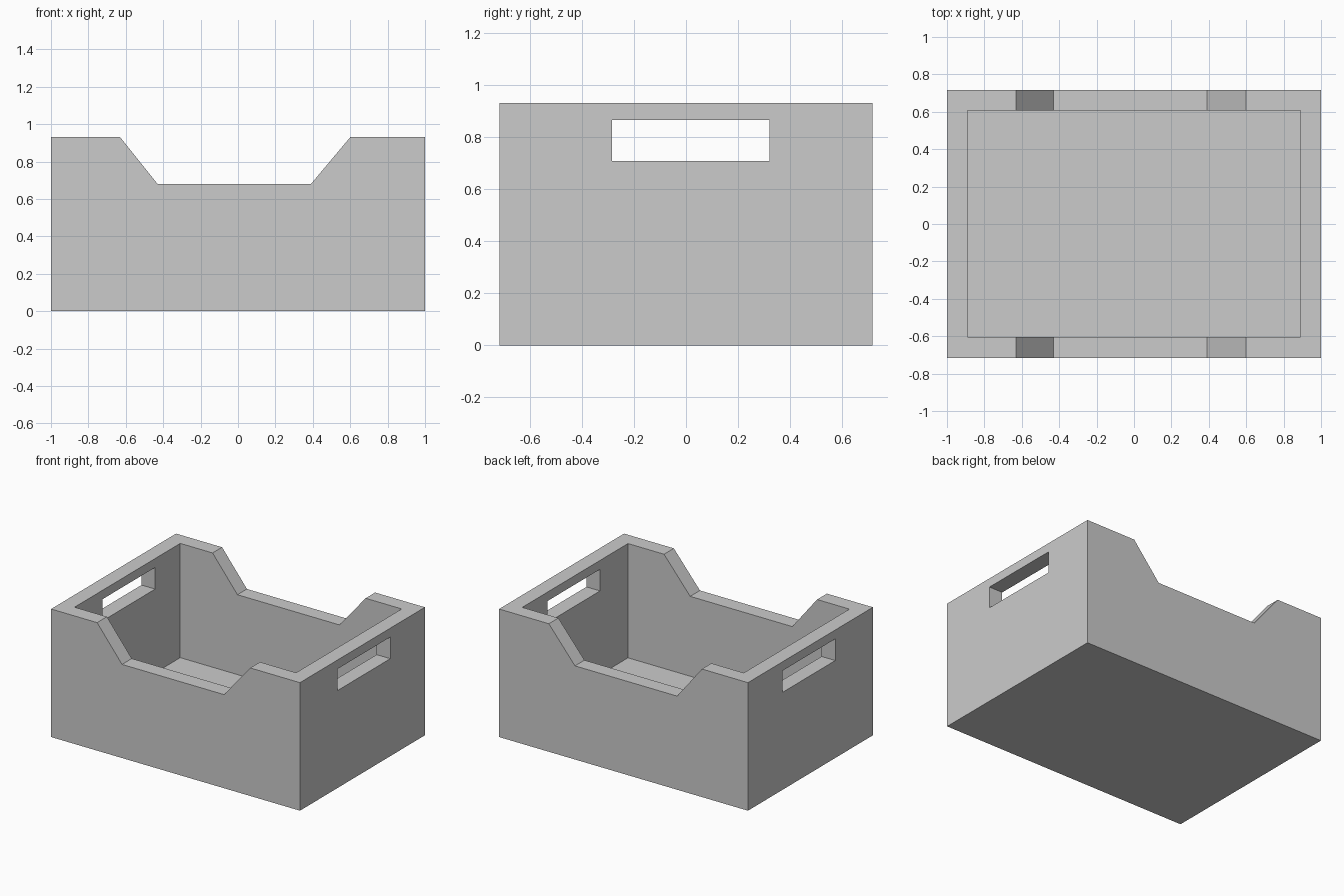
import bpy
import bmesh
from mathutils import Vector

if "Cube" in bpy.data.objects:
    bpy.data.objects.remove(bpy.data.objects["Cube"], do_unlink=True)

HEIGHT, HALF_X, HALF_Y = 0.93, 1.0, 0.717

grey = bpy.data.materials.new("crate grey")
grey.use_nodes = True
colour = (0.6, 0.6, 0.6, 1)
grey.diffuse_color = colour
grey.node_tree.nodes["Principled BSDF"].inputs["Base Color"].default_value = colour


def prism(name, outline, y0, y1):
    """Extrude an (x, z) outline from y0 to y1."""
    bm = bmesh.new()
    face = bm.faces.new([bm.verts.new((x, y0, z)) for x, z in outline])
    sweep = bmesh.ops.extrude_face_region(bm, geom=[face])["geom"]
    moved = [v for v in sweep if isinstance(v, bmesh.types.BMVert)]
    bmesh.ops.translate(bm, verts=moved, vec=Vector((0, y1 - y0, 0)))
    bmesh.ops.recalc_face_normals(bm, faces=bm.faces)
    mesh = bpy.data.meshes.new(name)
    bm.to_mesh(mesh)
    bm.free()
    mesh.materials.append(grey)
    obj = bpy.data.objects.new(name, mesh)
    bpy.context.collection.objects.link(obj)
    return obj


def box(name, x0, x1, y0, y1, z0, z1):
    return prism(name, [(x0, z0), (x1, z0), (x1, z1), (x0, z1)], y0, y1)


def cut(target, cutter):
    """Subtract the cutter, apply the result and discard the cutter."""
    cutter.hide_render = True
    mod = target.modifiers.new("cut", "BOOLEAN")
    mod.operation, mod.solver, mod.object = "DIFFERENCE", "EXACT", cutter
    bpy.context.view_layer.objects.active = target
    bpy.ops.object.modifier_apply(modifier=mod.name)
    bpy.data.objects.remove(cutter, do_unlink=True)


# Crate body with the dipped front and back edges
crate = prism("crate", [
    (-HALF_X, 0), (HALF_X, 0), (HALF_X, HEIGHT), (0.6, HEIGHT),
    (0.39, 0.68), (-0.43, 0.68), (-0.63, HEIGHT), (-HALF_X, HEIGHT),
], -HALF_Y, HALF_Y)

# Hollow inside, leaving a floor
cut(crate, box("hollow", -0.89, 0.89, -0.605, 0.608, 0.1, 1.2))

# Hand slots through both end walls
cut(crate, box("hand_slots", -1.2, 1.2, -0.285, 0.32, 0.708, 0.865))
